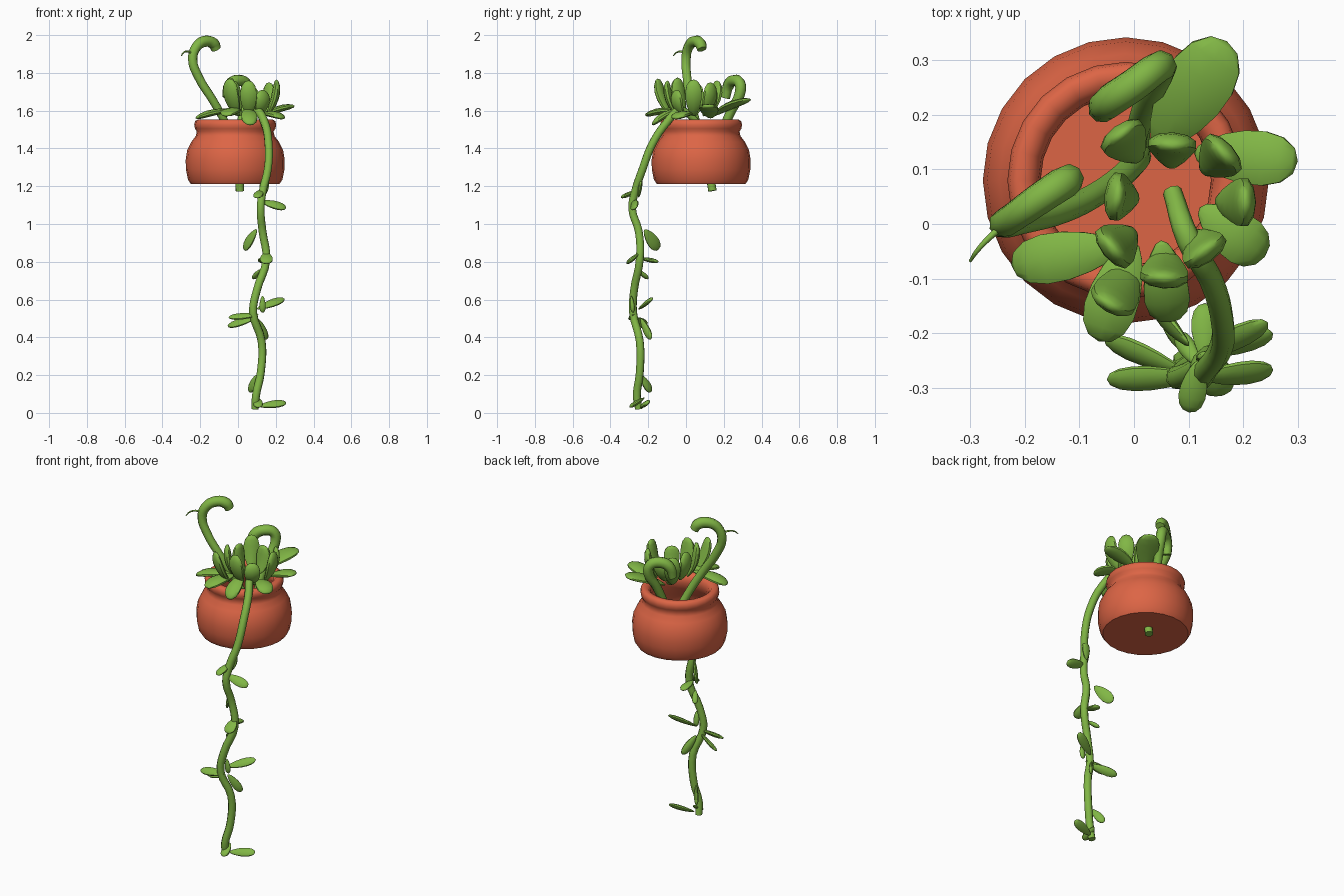
import bpy, bmesh, math
from mathutils import Vector, Matrix


def material(name, rgb):
    m = bpy.data.materials.new(name)
    m.diffuse_color = (*rgb, 1)
    return m


TERRACOTTA = material("terracotta", (0.72, 0.13, 0.06))
GREEN = material("leaf_green", (0.22, 0.47, 0.06))


def finish(ob, mat, angle=50):
    ob.data.materials.append(mat)
    bpy.ops.object.select_all(action='DESELECT')
    ob.select_set(True)
    bpy.context.view_layer.objects.active = ob
    bpy.ops.object.shade_smooth_by_angle(angle=math.radians(angle))
    return ob


def mesh_object(name, bm, mat):
    bmesh.ops.recalc_face_normals(bm, faces=bm.faces[:])
    me = bpy.data.meshes.new(name)
    bm.to_mesh(me)
    bm.free()
    ob = bpy.data.objects.new(name, me)
    bpy.context.collection.objects.link(ob)
    return finish(ob, mat)


def lathe(name, profile, center, mat, steps=24):
    bm = bmesh.new()
    vs = [bm.verts.new((r, 0, z)) for r, z in profile]
    es = [bm.edges.new(p) for p in zip(vs, vs[1:])]
    bmesh.ops.spin(bm, geom=vs + es, cent=(0, 0, 0), axis=(0, 0, 1),
                   angle=math.tau, steps=steps)
    bmesh.ops.remove_doubles(bm, verts=bm.verts[:], dist=0.0005)
    bmesh.ops.translate(bm, verts=bm.verts[:], vec=center)
    return mesh_object(name, bm, mat)


def tube(name, pts, r):
    """Smooth stem through (x, y, z, radius scale) points."""
    cu = bpy.data.curves.new(name, 'CURVE')
    cu.dimensions = '3D'
    cu.bevel_depth = r
    cu.bevel_resolution = 2
    cu.resolution_u = 4
    cu.use_fill_caps = True
    sp = cu.splines.new('BEZIER')
    sp.bezier_points.add(len(pts) - 1)
    for bp, p in zip(sp.bezier_points, pts):
        bp.co = p[:3]
        bp.radius = p[3] if len(p) > 3 else 1
        bp.handle_left_type = bp.handle_right_type = 'AUTO'
    ob = bpy.data.objects.new(name, cu)
    bpy.context.collection.objects.link(ob)
    bpy.ops.object.select_all(action='DESELECT')
    ob.select_set(True)
    bpy.context.view_layer.objects.active = ob
    bpy.ops.object.convert(target='MESH')
    return finish(bpy.context.view_layer.objects.active, GREEN)


def leaf(name, base, tip, width, thick, up, curl=0.0):
    """Fleshy spoon-shaped leaf; 'up' is the direction its flat side faces."""
    base, tip = Vector(base), Vector(tip)
    y = tip - base
    length = y.length
    y.normalize()
    x = y.cross(Vector(up)).normalized()
    z = x.cross(y)
    bm = bmesh.new()
    bmesh.ops.create_uvsphere(bm, u_segments=10, v_segments=8, radius=1,
                              matrix=Matrix.Rotation(-math.pi / 2, 4, 'X'))
    for v in bm.verts:
        t = (v.co.y + 1) / 2
        taper = 0.6 + 0.5 * t
        lx = v.co.x * width / 2 * taper
        lz = v.co.z * thick / 2 * taper + curl * 4 * t * (1 - t)
        v.co = base + x * lx + y * (t * length) + z * lz
    return mesh_object(name, bm, GREEN)


# Pot: rounded belly, narrow neck, rolled rim, hollow inside
lathe("pot", [(0, 1.212), (0.235, 1.212), (0.25, 1.235), (0.261, 1.29), (0.262, 1.34),
              (0.254, 1.39), (0.232, 1.435), (0.209, 1.465), (0.203, 1.49),
              (0.213, 1.505), (0.217, 1.525), (0.212, 1.545), (0.198, 1.553),
              (0.176, 1.55), (0.16, 1.53), (0.156, 1.5), (0.168, 1.46),
              (0.205, 1.41), (0.235, 1.34), (0.225, 1.235), (0, 1.235)],
      (-0.015, 0.08, 0), TERRACOTTA)

# Tall curled shoot with thin tendril
tube("tall_shoot", [(0.01, 0.14, 1.175, .9), (0.0, 0.11, 1.35, .9), (-0.06, 0.06, 1.52, .85),
                    (-0.13, 0.025, 1.65, .9), (-0.21, 0.005, 1.78, .95),
                    (-0.24, 0.0, 1.87, 1), (-0.222, 0.012, 1.935, 1.05),
                    (-0.175, 0.045, 1.967, 1.15), (-0.13, 0.075, 1.955, 1.2),
                    (-0.115, 0.085, 1.925, 1.0)], 0.026)
tube("tendril", [(-0.235, 0.0, 1.90, 1), (-0.265, -0.025, 1.913, .8),
                 (-0.288, -0.05, 1.908, .6), (-0.3, -0.068, 1.89, .4)], 0.007)

# Short curled shoot at the back
tube("short_shoot", [(0.01, 0.15, 1.24, .7), (0.01, 0.18, 1.45, .8), (0.03, 0.24, 1.6, .9),
                     (0.05, 0.285, 1.69, 1), (0.04, 0.285, 1.745, 1.05),
                     (0.0, 0.255, 1.76, 1.1), (-0.045, 0.225, 1.735, 1.1),
                     (-0.06, 0.21, 1.67, .9)], 0.028)

# Rosette: ring of upright inner leaves
center = Vector((0.065, 0.04, 1.57))
inner = [(-0.03, 0.05, 1.75), (-0.04, -0.045, 1.775), (-0.045, -0.15, 1.77),
         (0.055, -0.1, 1.76), (0.13, -0.05, 1.71), (0.205, 0.04, 1.765),
         (0.165, 0.13, 1.75), (0.07, 0.145, 1.73), (-0.025, 0.165, 1.76)]
for i, p in enumerate(inner):
    out = Vector((p[0], p[1], center.z)) - center
    base = center + out * 0.6
    up = Vector((0, 0, 1)) - out * 2
    leaf(f"inner_leaf_{i}", base, p, 0.105, 0.05, up, -0.018)

# Rosette: spreading outer leaves
outer = [((0.04, 0.14, 1.57), (0.17, 0.335, 1.66), 0.15),
         ((0.11, 0.13, 1.56), (0.3, 0.115, 1.625), 0.12),
         ((0.12, 0.03, 1.58), (0.24, -0.06, 1.56), 0.11),
         ((0.05, -0.03, 1.61), (0.065, -0.18, 1.525), 0.10),
         ((0.0, -0.03, 1.6), (-0.065, -0.215, 1.575), 0.115),
         ((-0.02, -0.04, 1.6), (-0.225, -0.075, 1.56), 0.11)]
for i, (b, t, w) in enumerate(outer):
    leaf(f"outer_leaf_{i}", b, t, w, 0.04, (0, 0, 1), 0.012)

# Stalk from soil to rosette and long hanging vine
tube("vine", [(0.07, 0.06, 1.54, .8), (0.1, -0.03, 1.6, 1), (0.14, -0.1, 1.54, 1),
              (0.162, -0.18, 1.42, 1), (0.158, -0.23, 1.29, 1), (0.13, -0.27, 1.17, 1),
              (0.12, -0.285, 1.08, 1), (0.13, -0.25, 0.96, 1), (0.15, -0.245, 0.81, 1),
              (0.1, -0.275, 0.65, 1), (0.08, -0.28, 0.53, 1), (0.125, -0.245, 0.38, 1),
              (0.12, -0.245, 0.21, 1), (0.095, -0.26, 0.09, 1),
              (0.09, -0.25, 0.02, .9)], 0.022)

# Leaves along the vine: base, tip, width, facing
vine_leaves = [
    ((0.12, -0.28, 1.12), (0.255, -0.268, 1.085), 0.065, (0, -1, 1)),
    ((0.13, -0.25, 1.14), (0.145, -0.24, 1.24), 0.06, (0, -1, 0)),
    ((0.12, -0.25, 1.18), (0.1, -0.345, 1.14), 0.06, (0, 0, 1)),
    ((0.1, -0.22, 0.97), (0.03, -0.145, 0.865), 0.08, (0, -1, 1)),
    ((0.15, -0.24, 0.85), (0.15, -0.315, 0.79), 0.08, (0, -1, 1)),
    ((0.13, -0.25, 0.82), (0.13, -0.145, 0.80), 0.06, (0, 0, 1)),
    ((0.12, -0.26, 0.76), (0.08, -0.2, 0.71), 0.04, (0, 0, 1)),
    ((0.1, -0.25, 0.55), (0.245, -0.18, 0.605), 0.06, (0, -1, 1)),
    ((0.11, -0.28, 0.52), (-0.05, -0.285, 0.505), 0.06, (0, -1, 1.5)),
    ((0.09, -0.27, 0.5), (-0.055, -0.21, 0.46), 0.06, (0, -1, 1)),
    ((0.1, -0.24, 0.5), (0.155, -0.185, 0.39), 0.055, (0, -1, 1)),
    ((0.13, -0.29, 0.62), (0.13, -0.28, 0.53), 0.04, (0, -1, 0)),
    ((0.1, -0.24, 0.2), (0.06, -0.185, 0.11), 0.055, (0, -1, 1)),
    ((0.11, -0.24, 0.035), (0.255, -0.2, 0.055), 0.06, (0, -1, 1)),
    ((0.1, -0.22, 0.08), (0.11, -0.3, 0.03), 0.06, (0, -1, 1)),
]
for i, (b, t, w, up) in enumerate(vine_leaves):
    leaf(f"vine_leaf_{i}", b, t, w, 0.028, up)
